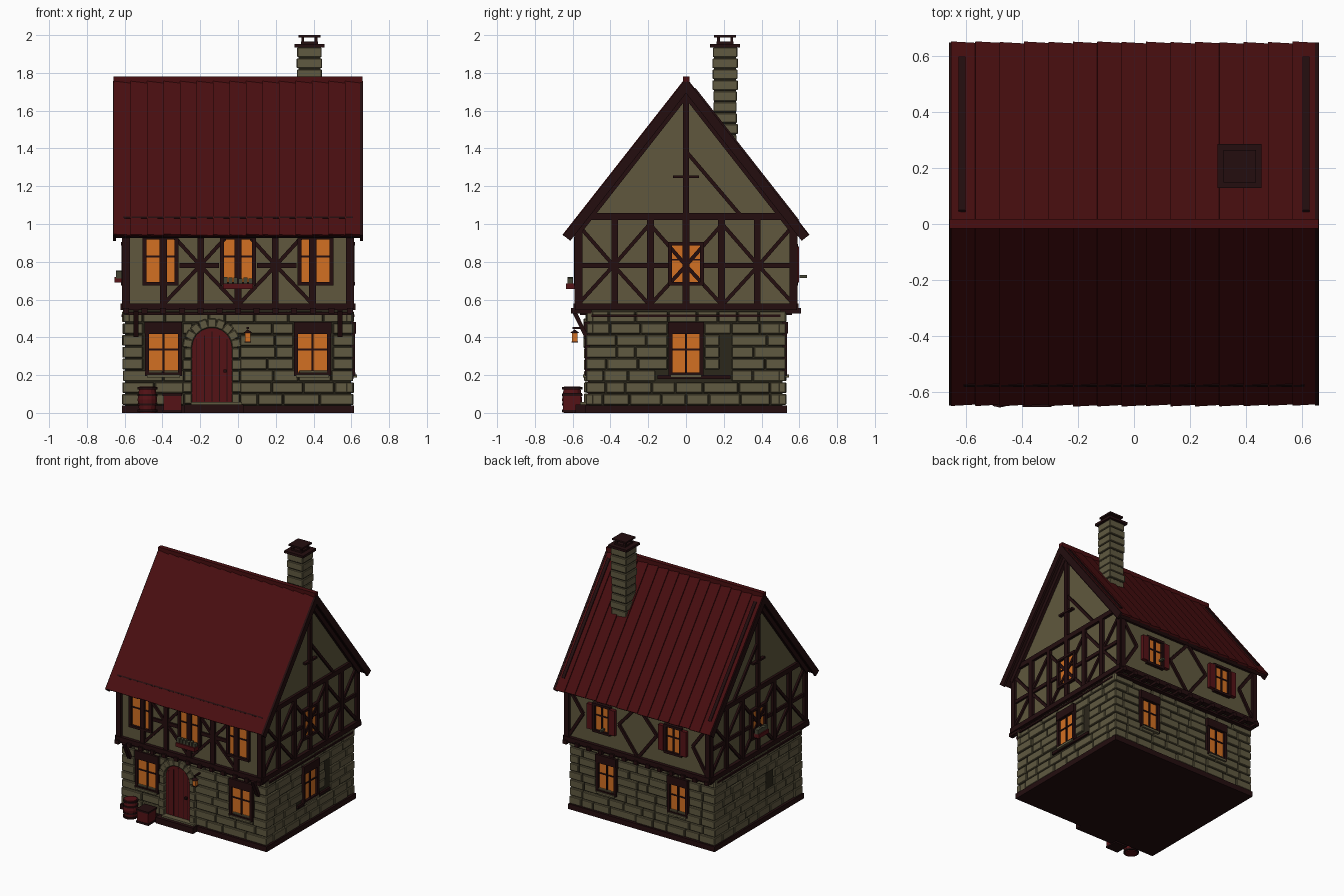
import bpy, bmesh, math, random
from mathutils import Matrix, Vector

random.seed(4)
if "Cube" in bpy.data.objects:
    bpy.data.objects.remove(bpy.data.objects["Cube"], do_unlink=True)


def material(name, r, g, b):
    m = bpy.data.materials.new(name)
    m.use_nodes = True
    m.diffuse_color = (r, g, b, 1)
    m.node_tree.nodes["Principled BSDF"].inputs["Base Color"].default_value = (r, g, b, 1)
    return m


TIMBER = material("dark timber", 0.017, 0.004, 0.0045)
ROOF = material("roof red", 0.065, 0.0042, 0.005)
RED = material("painted red wood", 0.09, 0.006, 0.008)
PLASTER = material("plaster", 0.115, 0.097, 0.047)
STONE = material("stone", 0.117, 0.1, 0.052)
MORTAR = material("mortar", 0.024, 0.02, 0.011)
GLOW = material("lit glass", 0.65, 0.16, 0.016)
LEAF = material("dry plants", 0.06, 0.06, 0.035)

X, Y, Z = Vector((1, 0, 0)), Vector((0, 1, 0)), Vector((0, 0, 1))
parts = {}


def frame(a, b, c, origin=(0, 0, 0)):
    m = Matrix((a, b, c)).transposed().to_4x4()
    m.translation = origin
    return m


# Each wall has its own axes: u along the wall, n outwards, z up
SIDES = {"front": frame(X, -Y, Z), "back": frame(X, Y, Z),
         "left": frame(Y, X, Z), "right": frame(Y, -X, Z)}
WORLD = Matrix()


def part(name, mat, bevel=0):
    if name not in parts:
        parts[name] = (bmesh.new(), mat, bevel)
    return parts[name][0]


def block(name, mat, M, centre, size, rot=WORLD, bevel=0):
    bmesh.ops.create_cube(part(name, mat, bevel), size=1, matrix=M
                          @ Matrix.Translation(centre) @ rot @ Matrix.Diagonal((*size, 1)))


def plate(name, mat, M, u, n, z, bevel=0):
    lo_hi = (u, n, z)
    block(name, mat, M, [(a + b) / 2 for a, b in lo_hi], [b - a for a, b in lo_hi], bevel=bevel)


def bar(name, mat, M, p, q, w, n):
    du, dz = q[0] - p[0], q[1] - p[1]
    block(name, mat, M, ((p[0] + q[0]) / 2, sum(n) / 2, (p[1] + q[1]) / 2),
          (math.hypot(du, dz), n[1] - n[0], w), Matrix.Rotation(-math.atan2(dz, du), 4, 'Y'))


def drum(name, mat, M, centre, r1, r2, depth, sides, rot=WORLD):
    bmesh.ops.create_cone(part(name, mat), cap_ends=True, segments=sides, radius1=r1, radius2=r2,
                          depth=depth, matrix=M @ Matrix.Translation(centre) @ rot)


def window(name, side, u, z0, z1, w, n, shutters=False):
    M, h = SIDES[side], w / 2
    plate(name + "_glass", GLOW, M, (u - h, u + h), (n - 0.01, n + 0.006), (z0, z1))
    trim = name + "_frame"
    for e in (-1, 1):
        bar(trim, TIMBER, M, (u + e * (h + 0.01), z0 - 0.01), (u + e * (h + 0.01), z1 + 0.01), 0.022, (n - 0.01, n + 0.022))
        if shutters:
            c = u + e * (h + 0.04)
            plate(name + "_shutters", RED, M, (c - 0.022, c + 0.022), (n, n + 0.028), (z0, z1))
    for z in (z0 - 0.006, z1 + 0.006):
        bar(trim, TIMBER, M, (u - h - 0.02, z), (u + h + 0.02, z), 0.018, (n - 0.01, n + 0.024))
    bar(trim, TIMBER, M, (u, z0), (u, z1), 0.012, (n, n + 0.014))
    zc = z0 + (z1 - z0) * 0.6
    bar(trim, TIMBER, M, (u - h, zc), (u + h, zc), 0.009, (n, n + 0.012))


# Masonry ground floor: core, plinth and random coursed stones around the openings
plate("foundation", TIMBER, WORLD, (-0.615, 0.615), (-0.535, 0.535), (0, 0.04))
plate("ground_floor_core", MORTAR, WORLD, (-0.597, 0.597), (-0.512, 0.512), (0.03, 0.55))


def stonework(side, half, n, holes):
    rows, base, top = 8, 0.04, 0.54
    step = (top - base) / rows
    for i in range(rows):
        z0, z1 = base + i * step, base + (i + 1) * step
        cuts = sorted((a, b) for a, b, c, d in holes if c < (z0 + z1) / 2 < d)
        edges = [-half] + [v for c in cuts for v in c] + [half]
        for a, b in zip(edges[::2], edges[1::2]):
            if b - a < 0.02:
                continue
            count = max(1, round((b - a) / 0.135))
            weights = [random.uniform(0.6, 1.4) for _ in range(count)]
            u = a
            for wt in weights:
                end = u + (b - a) * wt / sum(weights)
                out = n - random.uniform(0, 0.009)
                plate(side + "_stones", STONE, SIDES[side], (u + 0.003, end - 0.003),
                      (n - 0.04, out), (z0 + 0.003, z1 - 0.003), bevel=0.004)
                u = end


front_x, back_x = 0.395, 0.3
DOOR_X = -0.138
stonework("front", 0.612, 0.532, [(-0.5, -0.295, 0.2, 0.48), (0.295, 0.5, 0.2, 0.48),
                                  (-0.285, 0.01, 0, 0.4), (-0.24, -0.04, 0.4, 0.5)])
stonework("back", 0.612, 0.532, [(s * back_x - 0.09, s * back_x + 0.09, 0.2, 0.45) for s in (-1, 1)])
stonework("left", 0.53, 0.614, [(-0.095, 0.095, 0.18, 0.47), (0.095, 0.24, 0.18, 0.23),
                                (0.18, 0.24, 0.23, 0.4), (-0.16, -0.095, 0.18, 0.23)])
stonework("right", 0.53, 0.614, [(-0.19, -0.1, 0.23, 0.36)])

# Ground floor windows with heavy lintels and stone sills
openings = [("front", s * front_x, 0.155, 0.512) for s in (-1, 1)]
openings += [("back", s * back_x, 0.13, 0.512) for s in (-1, 1)] + [("left", 0, 0.145, 0.597)]
for i, (side, u, w, n) in enumerate(openings):
    window(f"ground_window_{i + 1}", side, u, 0.21, 0.42, w, n)
    plate("lintels", TIMBER, SIDES[side], (u - w / 2 - 0.022, u + w / 2 + 0.022), (n - 0.01, n + 0.027), (0.42, 0.48))
    plate("window_sills", STONE, SIDES[side], (u - w / 2 - 0.01, u + w / 2 + 0.01), (n, n + 0.032), (0.187, 0.203))
plate("side_sill_beam", TIMBER, SIDES["left"], (-0.15, 0.235), (0.59, 0.612), (0.18, 0.2))

# Arched door with planks, voussoirs, jambs and step
F = SIDES["front"]
spring, r_in, r_out = 0.345, 0.105, 0.155
plate("door", RED, F, (DOOR_X - r_in, DOOR_X + r_in), (0.5, 0.518), (0.05, spring))
drum("door", RED, F, (DOOR_X, 0.508, spring), r_in, r_in, 0.02, 24, Matrix.Rotation(math.pi / 2, 4, 'X'))
for k in range(-2, 3):
    bar("door_grooves", TIMBER, F, (DOOR_X + k * 0.04, 0.06), (DOOR_X + k * 0.04, 0.43 - abs(k) * 0.02), 0.004, (0.515, 0.52))
plate("door_handle", TIMBER, F, (-0.078, -0.062), (0.515, 0.535), (0.215, 0.231))
for k in range(9):
    a = math.pi * (k + 0.5) / 9
    r = (r_in + r_out) / 2
    block("door_arch", STONE, F, (DOOR_X + r * math.cos(a), 0.52, spring + r * math.sin(a)),
          (0.05, 0.045, 0.046), Matrix.Rotation(-a, 4, 'Y'), bevel=0.005)
for k in range(5):
    for s in (-1, 1):
        w = 0.05 if k % 2 else 0.042
        c = DOOR_X + s * (r_in + w / 2)
        plate("door_jambs", STONE, F, (c - w / 2, c + w / 2), (0.49, 0.54), (0.047 + k * 0.06, 0.103 + k * 0.06), bevel=0.005)
plate("door_step", TIMBER, F, (-0.285, 0.03), (0.5, 0.585), (0, 0.045))
plate("door_sill", STONE, F, (-0.25, 0.02), (0.5, 0.56), (0.045, 0.058))

# Plastered upper storey and gables as one five-sided prism
bm = part("upper_walls", PLASTER)
outline = [(-0.57, 0.55), (0.57, 0.55), (0.57, 0.985), (0, 1.715), (-0.57, 0.985)]
face = bm.faces.new([bm.verts.new((-0.595, y, z)) for y, z in outline])
moved = bmesh.ops.extrude_face_region(bm, geom=[face])["geom"]
bmesh.ops.translate(bm, vec=(1.19, 0, 0), verts=[v for v in moved if isinstance(v, bmesh.types.BMVert)])

# Timber framing
LOW, MID, TOP = 0.57, 0.78, 1.0
for side, M in SIDES.items():
    gable = side in ("left", "right")
    half, n = (0.575, (0.58, 0.615)) if gable else (0.6, (0.555, 0.59))
    thin = (n[0], n[1] - 0.006)
    name = side + "_timbers"
    bar(name, TIMBER, M, (-half - 0.012, 0.562), (half + 0.012, 0.562), 0.036, (n[0], n[1] + 0.006))
    head = 1.04 if gable else 0.965
    bar(name, TIMBER, M, (-half + 0.02, head), (half - 0.02, head), 0.036, n)
    step = half / 3
    for k in ((-3, 3) if side == "back" else range(-3, 4)):
        u = k * (step - 0.003)
        bar(name, TIMBER, M, (u, LOW), (u, head if abs(k) < 3 else 0.97), 0.036, n)
    if side == "back":
        for s in (-1, 1):
            for z in (LOW, 0.96):
                bar(name, TIMBER, M, (s * 0.59, z), (s * 0.46, MID), 0.022, thin)
                bar(name, TIMBER, M, (0, z), (s * 0.16, MID), 0.022, thin)
        continue
    reach = half if gable else 0.31
    for s in (-1, 1):
        bar(name, TIMBER, M, (s * (0.1 if not gable else 0.08), MID), (s * reach, MID), 0.026, thin)
    for c in ((-2, 0, 2) if gable else (-1, 1)):
        for s in (-1, 1):
            for z in (LOW, TOP):
                bar(name, TIMBER, M, (c * step, MID), ((c + s) * step, z), 0.02, thin)
    if gable:
        bar(name, TIMBER, M, (0, 1.04), (0, 1.72), 0.032, n)
        bar(name, TIMBER, M, (0, 1.385), (0.285, 1.05), 0.02, thin)
        bar(name, TIMBER, M, (-0.07, 1.25), (0.07, 1.25), 0.014, (n[0], n[1] + 0.004))
        bar(name, TIMBER, M, (-0.5, 0.515), (0.5, 0.515), 0.014, (0.59, 0.618))

# Jetty joists and braces on the long walls
for side in ("front", "back"):
    M = SIDES[side]
    bar("jetty_plates", TIMBER, M, (-0.6, 0.525), (0.6, 0.525), 0.016, (0.5, 0.56))
    for k in range(13):
        u = -0.594 + k * 0.099
        plate("jetty_joists", TIMBER, M, (u - 0.016, u + 0.016), (0.5, 0.61), (0.527, 0.555))
for s in (-1, 1):
    block("jetty_braces", TIMBER, F, (s * 0.54, 0.562, 0.475), (0.028, 0.022, 0.15), Matrix.Rotation(-0.45, 4, 'X'))

# Upper windows
for i, u in enumerate((-0.41, 0, 0.41)):
    window(f"upper_front_window_{i + 1}", "front", u, 0.69, 0.92, 0.15, 0.57)
for i, s in enumerate((-1, 1)):
    window(f"upper_back_window_{i + 1}", "back", s * back_x, 0.69, 0.88, 0.11, 0.57, True)
for side in ("left", "right"):
    window(f"upper_{side}_window", side, 0, 0.69, 0.89, 0.15, 0.595)

# Flower boxes
for side, u, h, z, n in (("front", 0, 0.08, 0.655, 0.59), ("right", 0, 0.06, 0.69, 0.61)):
    plate("flower_boxes", RED, SIDES[side], (u - h, u + h), (n, n + 0.045), (z, z + 0.03))
    for k in range(6):
        c = u - h + (k + 0.5) * h / 3
        block("flowers", LEAF, SIDES[side], (c, n + 0.022, z + 0.04), (0.02, 0.03, random.uniform(0.03, 0.05)))
plate("flowers", LEAF, SIDES["back"], (0.26, 0.28), (0.6, 0.64), (0.715, 0.73))

# Roof: each slope has axes x, down-slope and outward normal
a = math.atan(1.275)
for s in (-1, 1):
    R = frame(X, Vector((0, s * math.cos(a), -math.sin(a))), Vector((0, s * math.sin(a), math.cos(a))), (0, 0, 1.765))
    plate("roof_deck", TIMBER, R, (-0.652, 0.652), (0.02, 1.04), (-0.035, -0.007))
    pitch = 1.31 / 15
    for k in range(15):
        block("roof_planks", ROOF, R, (-0.655 + (k + 0.5) * pitch, 0.525, -0.003),
              (pitch + 0.002, 1.045 + random.uniform(-0.006, 0.006), 0.014), Matrix.Rotation(0.075, 4, 'Y'))
    for e in (-0.655, 0.655):
        plate("barge_boards", TIMBER, R, (e - 0.008, e + 0.008), (0.012, 1.05), (-0.045, 0.003))
        plate("gable_rafters", TIMBER, R, (e * 0.93 - 0.012, e * 0.93 + 0.012), (0.05, 1.0), (-0.065, -0.03))
        if s > 0:
            plate("roof_edge_battens", TIMBER, R, (e * 0.94 - 0.012, e * 0.94 + 0.012), (0.065, 0.955), (-0.005, 0.012))
    if s < 0:
        plate("eaves_batten", TIMBER, R, (-0.61, 0.61), (0.926, 0.936), (-0.005, 0.007))
plate("ridge_cap", ROOF, WORLD, (-0.66, 0.66), (-0.016, 0.018), (1.745, 1.78))

# Chimney with stone courses, cap slab and raised cover
cx, cy = 0.378, 0.207
plate("chimney_core", MORTAR, WORLD, (cx - 0.058, cx + 0.058), (cy - 0.058, cy + 0.058), (1.3, 1.94))
for k in range(11):
    h = random.uniform(0.061, 0.068)
    z = 1.3 + k * 0.058
    plate("chimney_stones", STONE, WORLD, (cx - h, cx + h), (cy - h, cy + h), (z + 0.003, z + 0.055), bevel=0.004)
for h, z0, z1 in ((0.079, 1.935, 1.953), (0.045, 1.953, 1.965), (0.058, 1.988, 2.0)):
    plate("chimney_cap", TIMBER, WORLD, (cx - h, cx + h), (cy - h, cy + h), (z0, z1))
for sx in (-1, 1):
    for sy in (-1, 1):
        block("chimney_cap", TIMBER, WORLD, (cx + sx * 0.035, cy + sy * 0.035, 1.976), (0.014, 0.014, 0.03))

# Hanging lantern
plate("lantern_bracket", TIMBER, F, (0.046, 0.058), (0.52, 0.6), (0.445, 0.455))
plate("lantern_bracket", TIMBER, F, (0.05, 0.054), (0.587, 0.591), (0.43, 0.45))
plate("lantern_glass", GLOW, F, (0.038, 0.066), (0.575, 0.603), (0.378, 0.424))
drum("lantern_cap", TIMBER, F, (0.052, 0.589, 0.43), 0.025, 0.006, 0.016, 8)
plate("lantern_cap", TIMBER, F, (0.035, 0.069), (0.572, 0.606), (0.372, 0.379))

# Barrel and crate by the door
bx, by = -0.48, -0.603
for z, lo, hi in ((0.035, 0.043, 0.053), (0.105, 0.053, 0.043)):
    drum("barrel", RED, WORLD, (bx, by, z), lo, hi, 0.07, 14)
for z in (0.012, 0.045, 0.095, 0.13):
    drum("barrel_hoops", TIMBER, WORLD, (bx, by, z), 0.054, 0.054, 0.012, 14)
plate("crate", RED, WORLD, (-0.395, -0.3), (-0.65, -0.555), (0.004, 0.1))
for z in (0.008, 0.097):
    block("crate_rims", TIMBER, WORLD, (-0.3475, -0.6025, z), (0.104, 0.104, 0.014))

# Turn every part into an object
for name, (bm, mat, bevel) in parts.items():
    bmesh.ops.recalc_face_normals(bm, faces=bm.faces)
    mesh = bpy.data.meshes.new(name)
    bm.to_mesh(mesh)
    bm.free()
    mesh.materials.append(mat)
    obj = bpy.data.objects.new(name, mesh)
    bpy.context.scene.collection.objects.link(obj)
    if bevel:
        mod = obj.modifiers.new("worn_edges", 'BEVEL')
        mod.width, mod.segments = bevel, 1
